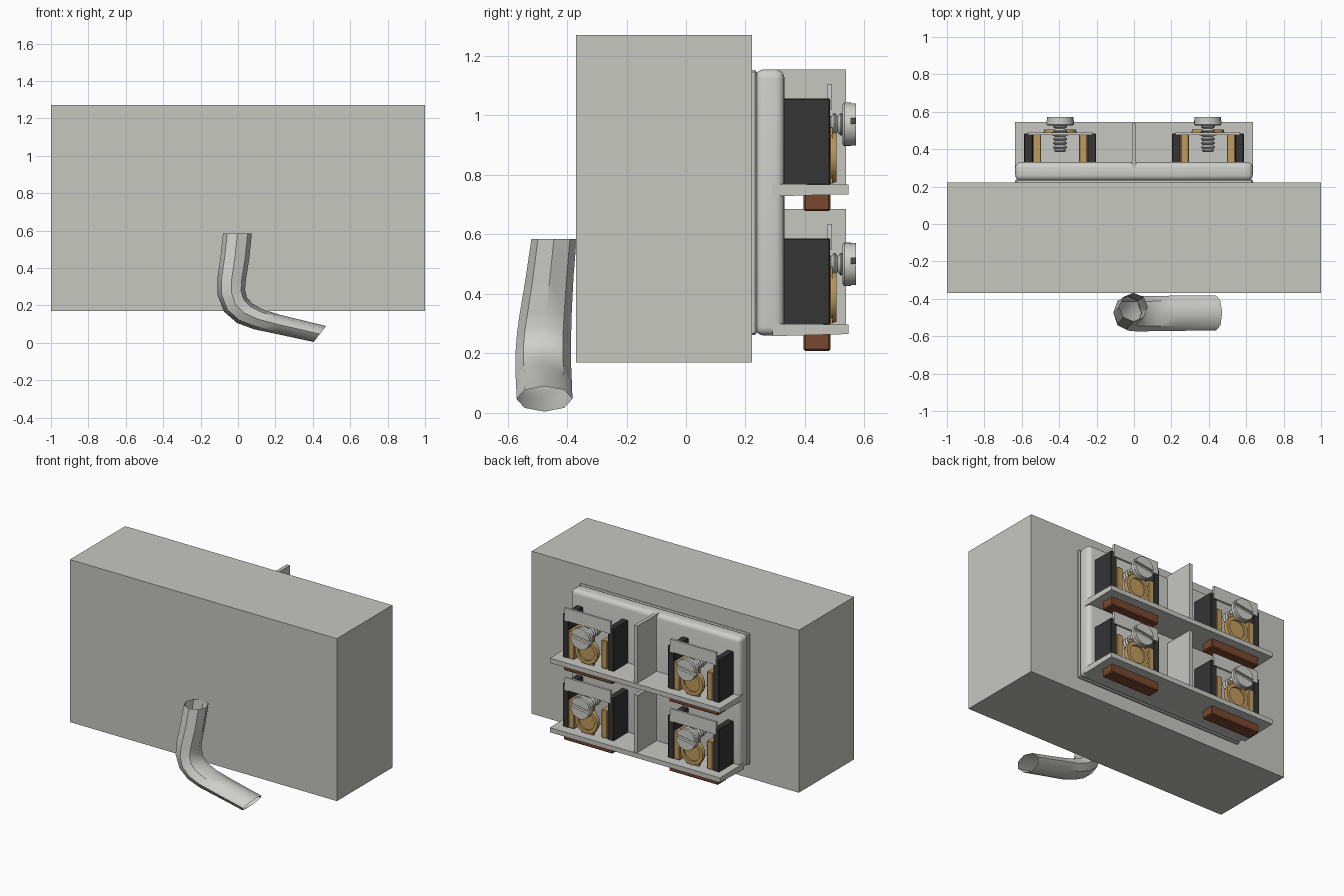
import bpy, bmesh, math
from mathutils import Vector

if "Cube" in bpy.data.objects:
    bpy.data.objects.remove(bpy.data.objects["Cube"])


def material(name, rgb):
    m = bpy.data.materials.new(name)
    m.diffuse_color = (*rgb, 1)
    m.use_nodes = True
    m.node_tree.nodes["Principled BSDF"].inputs["Base Color"].default_value = m.diffuse_color
    return m


GREY = material("warm grey", (0.57, 0.57, 0.535))
STEEL = material("pale steel", (0.62, 0.62, 0.59))
BLACK = material("black plastic", (0.035, 0.035, 0.035))
BRASS = material("brass", (0.53, 0.33, 0.11))
BROWN = material("copper brown", (0.19, 0.065, 0.028))


def finish(name, bm, mat, smooth=False):
    bmesh.ops.recalc_face_normals(bm, faces=bm.faces)
    me = bpy.data.meshes.new(name)
    bm.to_mesh(me)
    bm.free()
    me.materials.append(mat)
    ob = bpy.data.objects.new(name, me)
    bpy.context.collection.objects.link(ob)
    if smooth:
        bpy.ops.object.select_all(action='DESELECT')
        ob.select_set(True)
        bpy.context.view_layer.objects.active = ob
        bpy.ops.object.shade_smooth_by_angle(angle=math.radians(40))
    return ob


def box(name, x, y, z, mat, bevel=0, segments=1):
    """Box from (min, max) pairs, with optional rounded edges."""
    bm = bmesh.new()
    bmesh.ops.create_cube(bm, size=1)
    for v in bm.verts:
        v.co = Vector([(a + b) / 2 + c * (b - a) for (a, b), c in zip((x, y, z), v.co)])
    if bevel:
        bmesh.ops.bevel(bm, geom=bm.edges[:], offset=bevel, segments=segments,
                        profile=0.5, affect='EDGES')
    return finish(name, bm, mat, segments > 1)


def extrude_y(name, pts, y0, y1, mat):
    """Prism along y from an x-z outline."""
    bm = bmesh.new()
    a = [bm.verts.new((x, y0, z)) for x, z in pts]
    b = [bm.verts.new((x, y1, z)) for x, z in pts]
    n = len(pts)
    bm.faces.new(a)
    bm.faces.new(b)
    for i in range(n):
        bm.faces.new((a[i], a[(i + 1) % n], b[(i + 1) % n], b[i]))
    return finish(name, bm, mat, True)


def skin(bm, rings, closed=False):
    """Quads between successive vertex rings."""
    n = len(rings[0])
    pairs = list(zip(rings, rings[1:]))
    if closed:
        pairs.append((rings[-1], rings[0]))
    for a, b in pairs:
        for i in range(n):
            j = (i + 1) % n
            bm.faces.new((a[i], a[j], b[j], b[i]))


def lathe_y(name, profile, cx, cz, mat, seg=24, ring=False):
    """Turned part about the y axis from (radius, y) points."""
    bm = bmesh.new()
    rings = []
    for r, y in profile:
        rings.append([bm.verts.new((cx + r * math.cos(i * math.tau / seg), y,
                                    cz + r * math.sin(i * math.tau / seg)))
                      for i in range(seg)])
    skin(bm, rings, ring)
    if not ring:
        bm.faces.new(rings[0])
        bm.faces.new(rings[-1])
    return finish(name, bm, mat, True)


# Main housing and rounded terminal base
box("housing", (-1, 1), (-0.37, 0.222), (0.17, 1.27), GREY)
box("base_flange", (-0.635, 0.635), (0.215, 0.238), (0.262, 1.152), GREY, 0.006)
box("terminal_base", (-0.635, 0.635), (0.232, 0.331), (0.26, 1.155), STEEL, 0.03, 4)


def screw(cx, cz):
    # Threaded shank
    prof = [(0.024, 0.385), (0.034, 0.392)]
    y = 0.40
    while y < 0.515:
        prof += [(0.026, y), (0.038, y + 0.009), (0.038, y + 0.013)]
        y += 0.022
    prof.append((0.027, 0.532))
    lathe_y("screw_shank", prof, cx, cz, STEEL, 16)
    # Head underside, then two half discs leaving a tilted slot
    lathe_y("screw_head", [(0.066, 0.526), (0.073, 0.532), (0.073, 0.554)], cx, cz, STEEL)
    tilt = math.radians(8)
    for side in (0, math.pi):
        start = math.asin(0.011 / 0.07)
        pts = []
        for i in range(13):
            t = start + (math.pi - 2 * start) * i / 12 + tilt + side
            pts.append((cx + 0.071 * math.cos(t), cz + 0.071 * math.sin(t)))
        extrude_y("screw_head_half", pts, 0.553, 0.571, STEEL)


def terminal(cx, z):
    """One screw terminal standing on a shelf whose top is at z."""
    for s in (-1, 1):
        # Black side cheeks with an inward back rib
        xs = sorted((cx + s * 0.146, cx + s * 0.192))
        box("side_cheek", xs, (0.325, 0.484), (z - 0.005, z + 0.287), BLACK, 0.004)
        # Brass uprights of the clamp
        xs = sorted((cx + s * 0.102, cx + s * 0.146))
        box("brass_upright", xs, (0.325, 0.487), (z, z + 0.19), BRASS, 0.004)
    # Contact disc with raised rim
    cz = z + 0.09
    lathe_y("contact_disc", [(0.084, 0.478), (0.084, 0.494)], cx, cz, BRASS)
    lathe_y("contact_rim", [(0.06, 0.49), (0.06, 0.506), (0.084, 0.506), (0.088, 0.49)],
            cx, cz, BRASS, ring=True)
    box("contact_strip", (cx - 0.045, cx + 0.045), (0.474, 0.492), (z, z + 0.19), BRASS)
    # Blank tag plate above the screw
    box("tag_plate", (cx - 0.172, cx + 0.172), (0.475, 0.490), (z + 0.25, z + 0.335), STEEL)
    screw(cx, z + 0.20)
    # Brown contact foot beneath the shelf
    box("contact_foot", (cx - 0.185, cx + 0.185), (0.395, 0.485),
        (z - 0.092, z - 0.02), BROWN, 0.006)


for top in (0.77, 0.30):
    # Shelf, slightly tapered toward its free edge
    shelf = box("shelf", (-0.637, 0.637), (0.29, 0.546), (top - 0.042, top), GREY)
    for v in shelf.data.vertices:
        if v.co.y > 0.5:
            v.co.z += -0.003 if v.co.z > top - 0.02 else 0.007
    # Upright divider between neighbouring terminals
    box("divider", (-0.012, 0.012), (0.285, 0.538), (top - 0.005, top + 0.385), GREY)
    for cx in (-0.395, 0.395):
        terminal(cx, top)

# Bent open tube: x, y, z, tilt in the x-z plane, in-plane radius, y radius
SECTIONS = [
    (-0.003, -0.444, 0.585, 0, 0.077, 0.076),
    (-0.016, -0.458, 0.46, 7, 0.077, 0.080),
    (-0.034, -0.471, 0.34, 5, 0.076, 0.087),
    (-0.036, -0.477, 0.27, -10, 0.075, 0.091),
    (-0.014, -0.480, 0.205, -32, 0.072, 0.093),
    (0.035, -0.480, 0.158, -52, 0.066, 0.094),
    (0.11, -0.479, 0.125, -66, 0.058, 0.094),
    (0.22, -0.477, 0.097, -73, 0.052, 0.094),
    (0.438, -0.476, 0.047, -127, 0.054, 0.094),
]
bm = bmesh.new()
rings = []
for x, y, z, tilt, rn, ry in SECTIONS:
    t = math.radians(tilt)
    # The last ring is an oblique cut across the tube
    ax = Vector((-math.cos(t), 0, math.sin(t))) if tilt != -127 else Vector((0.62, 0, 0.79))
    if tilt != -127:
        ax = Vector((math.cos(t), 0, -math.sin(t)))
    rings.append([bm.verts.new(Vector((x, y, z)) + ax * rn * math.cos(a)
                               + Vector((0, ry * math.sin(a), 0)))
                  for a in (i * math.tau / 8 for i in range(8))])
skin(bm, rings)
finish("bent_tube", bm, STEEL, True).data.shade_smooth()
